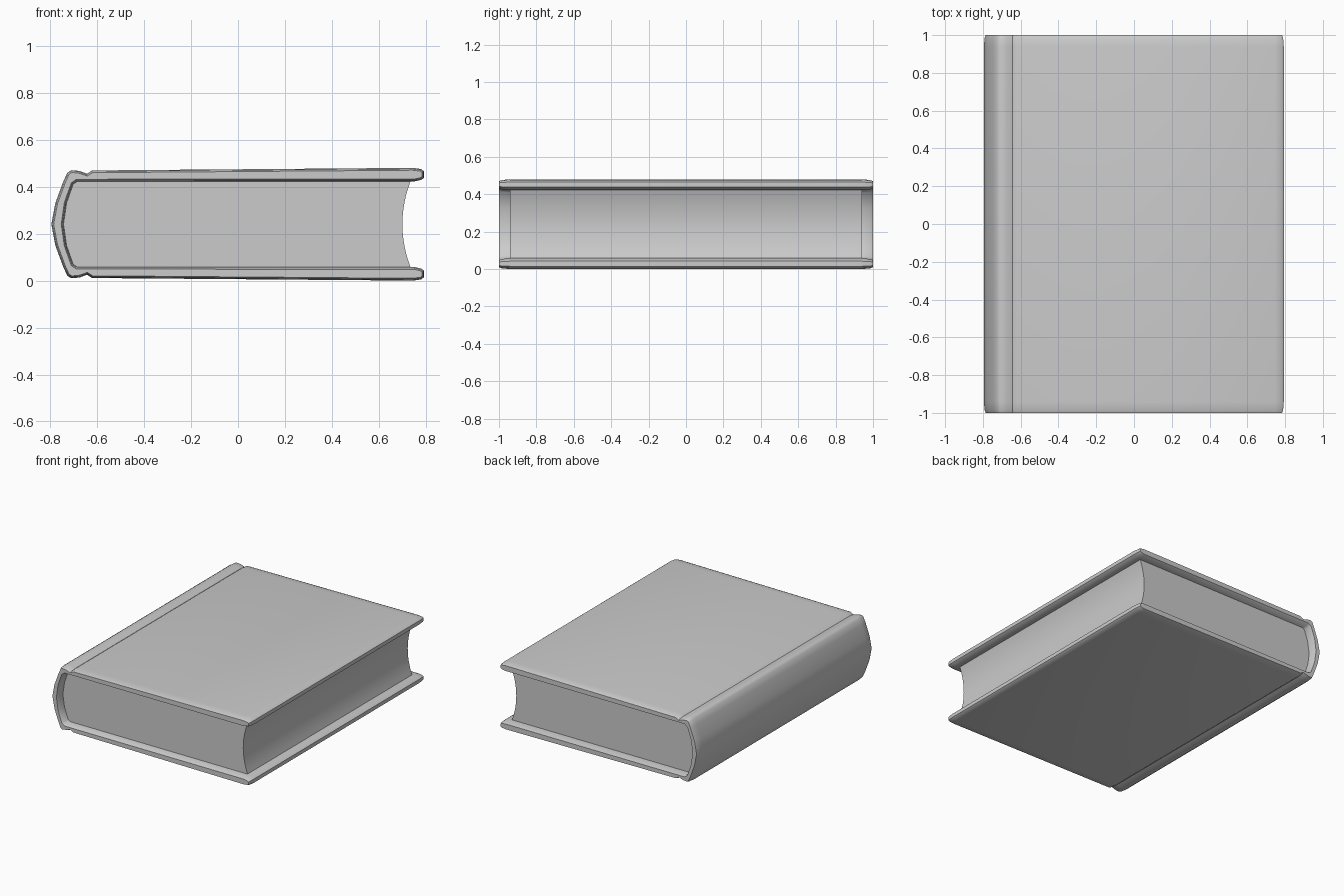
import bpy, bmesh, math
from mathutils import Vector

cube = bpy.data.objects.get("Cube")
if cube:
    bpy.data.objects.remove(cube, do_unlink=True)

MID = 0.24  # height of the book's plane of symmetry

grey = bpy.data.materials.new("plain_grey")
grey.use_nodes = True
colour = (0.6, 0.6, 0.6, 1)
grey.diffuse_color = colour
grey.node_tree.nodes["Principled BSDF"].inputs["Base Color"].default_value = colour


def mirrored(half):
    """Full closed outline from an upper half whose end points lie on the mid line."""
    pts = [Vector(p) for p in half]
    return pts + [Vector((p.x, -p.y)) for p in reversed(pts) if p.y > 1e-6]


def inset(pts, d):
    """Move every outline point inward along its averaged normal."""
    out = []
    for i, p in enumerate(pts):
        a, b = (p - pts[i - 1]).normalized(), (pts[(i + 1) % len(pts)] - p).normalized()
        t = (a + b).normalized()
        out.append(p + Vector((t.y, -t.x)) * d)
    return out


def loft(name, outline, stations, angle):
    """Skin an x-z outline through (y, inset) stations and cap both ends."""
    bm = bmesh.new()
    rings = [[bm.verts.new((p.x, y, p.y + MID)) for p in inset(outline, d)]
             for y, d in stations]
    n = len(outline)
    for r, s in zip(rings, rings[1:]):
        for i in range(n):
            j = (i + 1) % n
            bm.faces.new((r[i], r[j], s[j], s[i]))
    bm.faces.new(rings[0])
    bm.faces.new(rings[-1])
    bmesh.ops.recalc_face_normals(bm, faces=bm.faces)
    mesh = bpy.data.meshes.new(name)
    bm.to_mesh(mesh)
    bm.free()
    mesh.materials.append(grey)
    obj = bpy.data.objects.new(name, mesh)
    bpy.context.collection.objects.link(obj)
    bpy.ops.object.select_all(action='DESELECT')
    obj.select_set(True)
    bpy.context.view_layer.objects.active = obj
    bpy.ops.object.shade_smooth_by_angle(angle=math.radians(angle))
    return obj


# Cover: rounded spine, hinge groove and boards as one wrap-around section
outer = [(-0.795, 0), (-0.778, 0.09), (-0.745, 0.18), (-0.727, 0.219), (-0.71, 0.23),
         (-0.675, 0.227), (-0.643, 0.215), (-0.622, 0.229), (0.745, 0.24),
         (0.78, 0.235), (0.793, 0.225)]
inner = [(0.793, 0.198), (0.78, 0.189), (0.75, 0.182), (-0.685, 0.182),
         (-0.702, 0.17), (-0.73, 0.09), (-0.743, 0)]
half = [Vector(p) for p in outer + inner]
section = half + [Vector((p.x, -p.y)) for p in reversed(half[1:-1])]
loft("cover", section, [(-1, 0.01), (-0.985, 0.004), (-0.94, 0),
                        (0.94, 0), (0.985, 0.004), (1, 0.01)], 40)

# Page block: follows the spine, with a concave fore edge
fore_edge = [(0.735 - 0.035 * (1 - (k / 6) ** 2), 0.184 * k / 6) for k in range(6, -1, -1)]
pages = mirrored([(-0.743, 0), (-0.73, 0.09), (-0.702, 0.171), (-0.685, 0.184)] + fore_edge)
loft("page_block", pages, [(-0.94, 0), (0.94, 0)], 30)
